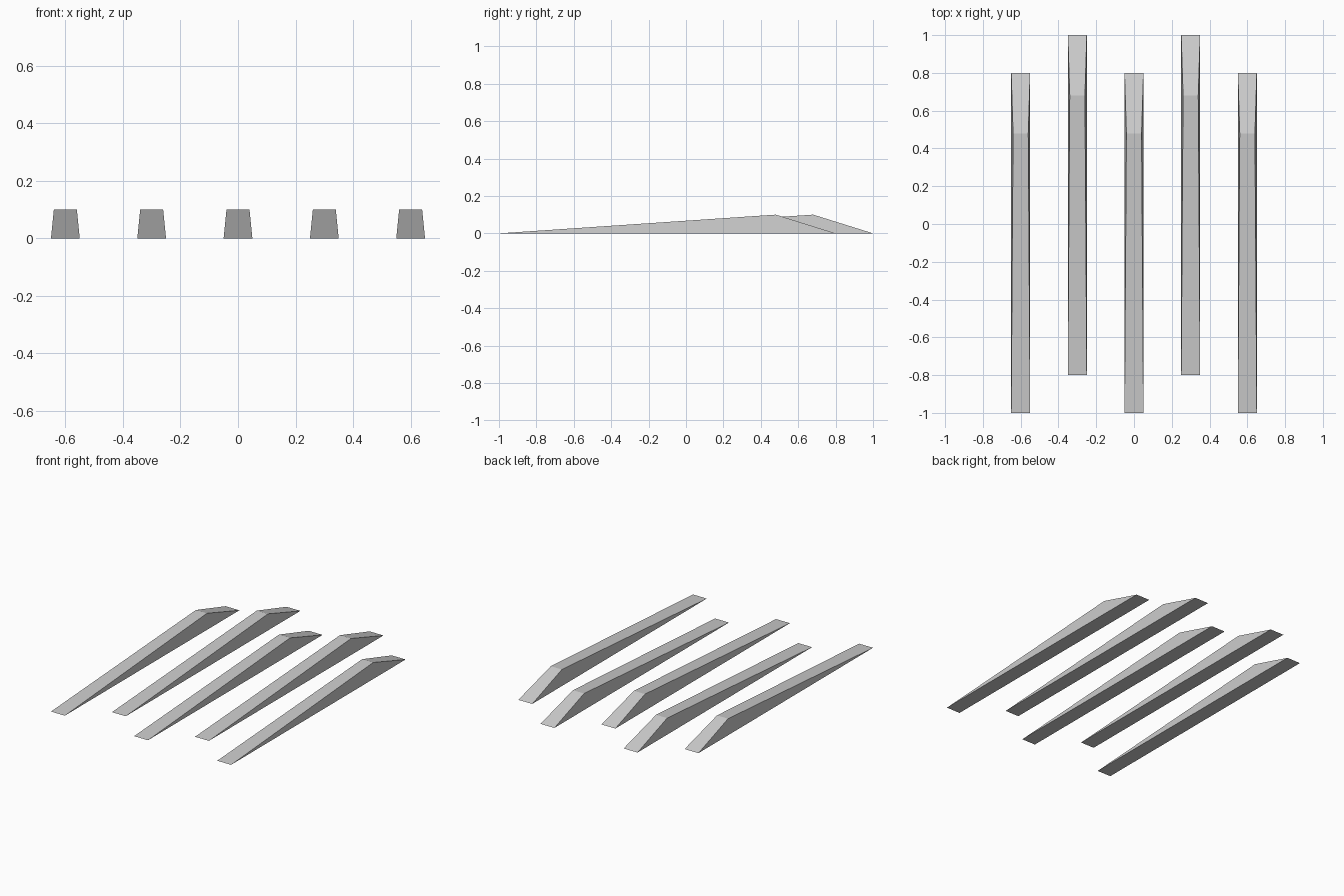
import bpy, bmesh

if "Cube" in bpy.data.objects:
    bpy.data.objects.remove(bpy.data.objects["Cube"])

LENGTH, WIDTH, RIDGE_WIDTH, HEIGHT = 1.8, 0.10, 0.08, 0.10
RIDGE_AT = 1.48  # distance of the ridge from the front tip


def wedge_bar(name, x, y_front):
    """Low bar: long ramp up from the front, short slope down at the back."""
    bm = bmesh.new()
    # left/right vertex pairs: front tip, ridge, back tip
    profile = [(0, 0, WIDTH), (RIDGE_AT, HEIGHT, RIDGE_WIDTH), (LENGTH, 0, WIDTH)]
    left = [bm.verts.new((-w / 2, y, z)) for y, z, w in profile]
    right = [bm.verts.new((w / 2, y, z)) for y, z, w in profile]
    # side triangles
    bm.faces.new(left)
    bm.faces.new(right)
    # ramp, back slope and underside
    for i in range(3):
        j = (i + 1) % 3
        bm.faces.new((left[i], right[i], right[j], left[j]))
    bmesh.ops.recalc_face_normals(bm, faces=bm.faces[:])
    mesh = bpy.data.meshes.new(name)
    bm.to_mesh(mesh)
    bm.free()
    obj = bpy.data.objects.new(name, mesh)
    obj.location = (x, y_front, 0)
    bpy.context.collection.objects.link(obj)
    return obj


# Five bars, every second one staggered towards the back
for i in range(5):
    wedge_bar(f"wedge_bar_{i + 1}", -0.6 + 0.3 * i, -0.8 if i % 2 else -1.0)
